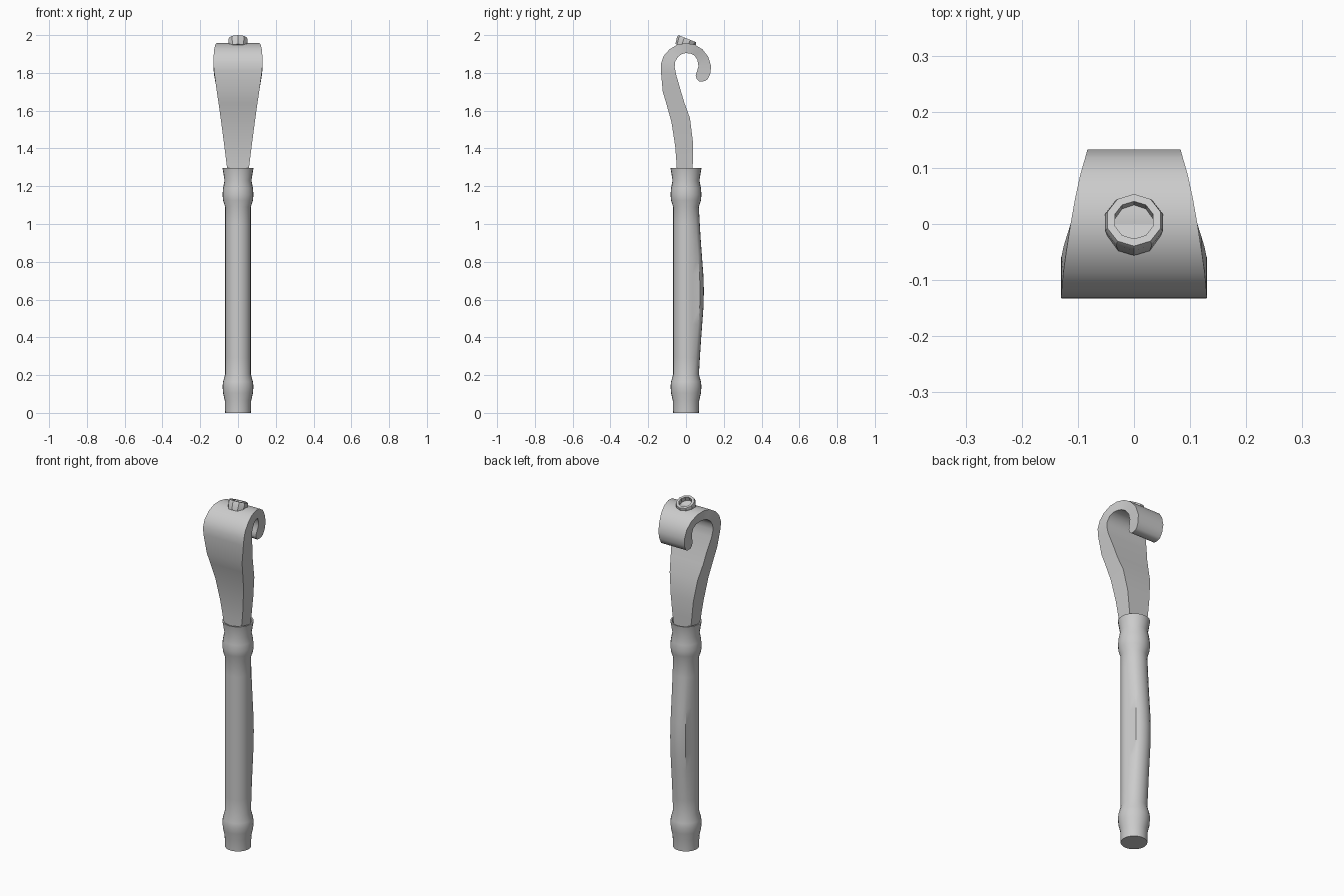
import bpy, bmesh, math
from mathutils import Matrix, Vector

cube = bpy.data.objects.get("Cube")
if cube:
    bpy.data.objects.remove(cube, do_unlink=True)

GREY = 0.6
metal = bpy.data.materials.new("plain grey")
metal.use_nodes = True
metal.diffuse_color = (GREY, GREY, GREY, 1)
metal.node_tree.nodes["Principled BSDF"].inputs["Base Color"].default_value = (GREY, GREY, GREY, 1)


def finish(name, bm, angle):
    """Turn a bmesh into a shaded, coloured object."""
    bmesh.ops.recalc_face_normals(bm, faces=bm.faces)
    mesh = bpy.data.meshes.new(name)
    bm.to_mesh(mesh)
    bm.free()
    mesh.materials.append(metal)
    obj = bpy.data.objects.new(name, mesh)
    bpy.context.collection.objects.link(obj)
    bpy.ops.object.select_all(action='DESELECT')
    obj.select_set(True)
    bpy.context.view_layer.objects.active = obj
    bpy.ops.object.shade_smooth_by_angle(angle=math.radians(angle))
    return obj


def loft(bm, rings, closed=False):
    """Skin a list of point rings, capping the ends unless they meet."""
    loops = [[bm.verts.new(p) for p in ring] for ring in rings]
    pairs = list(zip(loops, loops[1:]))
    if closed:
        pairs.append((loops[-1], loops[0]))
    for a, b in pairs:
        for i in range(len(a)):
            j = (i + 1) % len(a)
            bm.faces.new((a[i], a[j], b[j], b[i]))
    if not closed:
        bm.faces.new(loops[0])
        bm.faces.new(loops[-1])


def ring(radius, z, sides, offset=0.0):
    turns = [math.tau * (i + offset) / sides for i in range(sides)]
    return [Vector((radius * math.cos(a), radius * math.sin(a), z)) for a in turns]


def blend(table, z):
    """Linear lookup in a list of (height, value) pairs."""
    for (z0, v0), (z1, v1) in zip(table, table[1:]):
        if z0 <= z <= z1:
            return v0 + (v1 - v0) * (z - z0) / (z1 - z0)
    return 0.0


# Handle: turned grip with flared collars and a swelling along the back
profile = [(0.068, 0), (0.07, 0.065), (0.079, 0.105), (0.082, 0.14), (0.079, 0.165), (0.068, 0.205)]
profile += [(0.068, 0.205 + 0.0885 * i) for i in range(1, 10)]
profile += [(0.068, 1.09), (0.079, 1.125), (0.082, 1.155), (0.079, 1.19), (0.071, 1.23),
            (0.082, 1.297), (0.074, 1.297), (0.064, 1.265)]
swelling = [(0.2, 0), (0.35, 0.009), (0.58, 0.026), (0.69, 0.027), (0.9, 0.011), (1.08, 0)]
rings = []
for radius, z in profile:
    points = ring(radius, z, 24)
    for p in points:
        if p.y > radius * 0.7:
            p.y += blend(swelling, z)
    rings.append(points)
bm = bmesh.new()
loft(bm, rings)
finish("handle", bm, 35)

# Blade: curled strip, each row gives outer (y, z), inner (y, z) and half width
sections = [
    (-.05, 1.26, .035, 1.26, .053), (-.051, 1.33, .036, 1.34, .062),
    (-.057, 1.41, .036, 1.44, .072), (-.077, 1.54, .021, 1.56, .089),
    (-.105, 1.64, -.008, 1.64, .103), (-.123, 1.7, -.029, 1.71, .112),
    (-.133, 1.81, -.052, 1.79, .127), (-.132, 1.85, -.06, 1.83, .13),
    (-.118, 1.89, -.057, 1.86, .129), (-.087, 1.925, -.042, 1.885, .126),
    (-.045, 1.95, -.022, 1.9, .12), (0, 1.957, 0, 1.905, .113),
    (.045, 1.95, .025, 1.902, .105), (.087, 1.925, .045, 1.892, .096),
    (.118, 1.885, .06, 1.87, .087), (.133, 1.835, .066, 1.835, .083),
    (.128, 1.795, .058, 1.808, .08), (.114, 1.765, .051, 1.785, .078),
    (.1, 1.757, .058, 1.765, .077), (.088, 1.755, .07, 1.755, .076)]
bm = bmesh.new()
loft(bm, [[(-w, yo, zo), (w, yo, zo), (w, yi, zi), (-w, yi, zi)]
          for yo, zo, yi, zi, w in sections])
finish("curled_blade", bm, 40)

# Socket: short ring tilted backward on top of the curl, with a floor inside
SIDES = 10
bm = bmesh.new()
loft(bm, [ring(r, z, SIDES, 0.5) for r, z in
          ((0.048, -0.05), (0.054, -0.012), (0.05, 0), (0.036, 0), (0.036, -0.025))])
bmesh.ops.transform(bm, verts=bm.verts,
                    matrix=Matrix.Translation((0, 0.007, 1.981)) @ Matrix.Rotation(math.radians(-22), 4, 'X'))
finish("top_socket", bm, 30)
